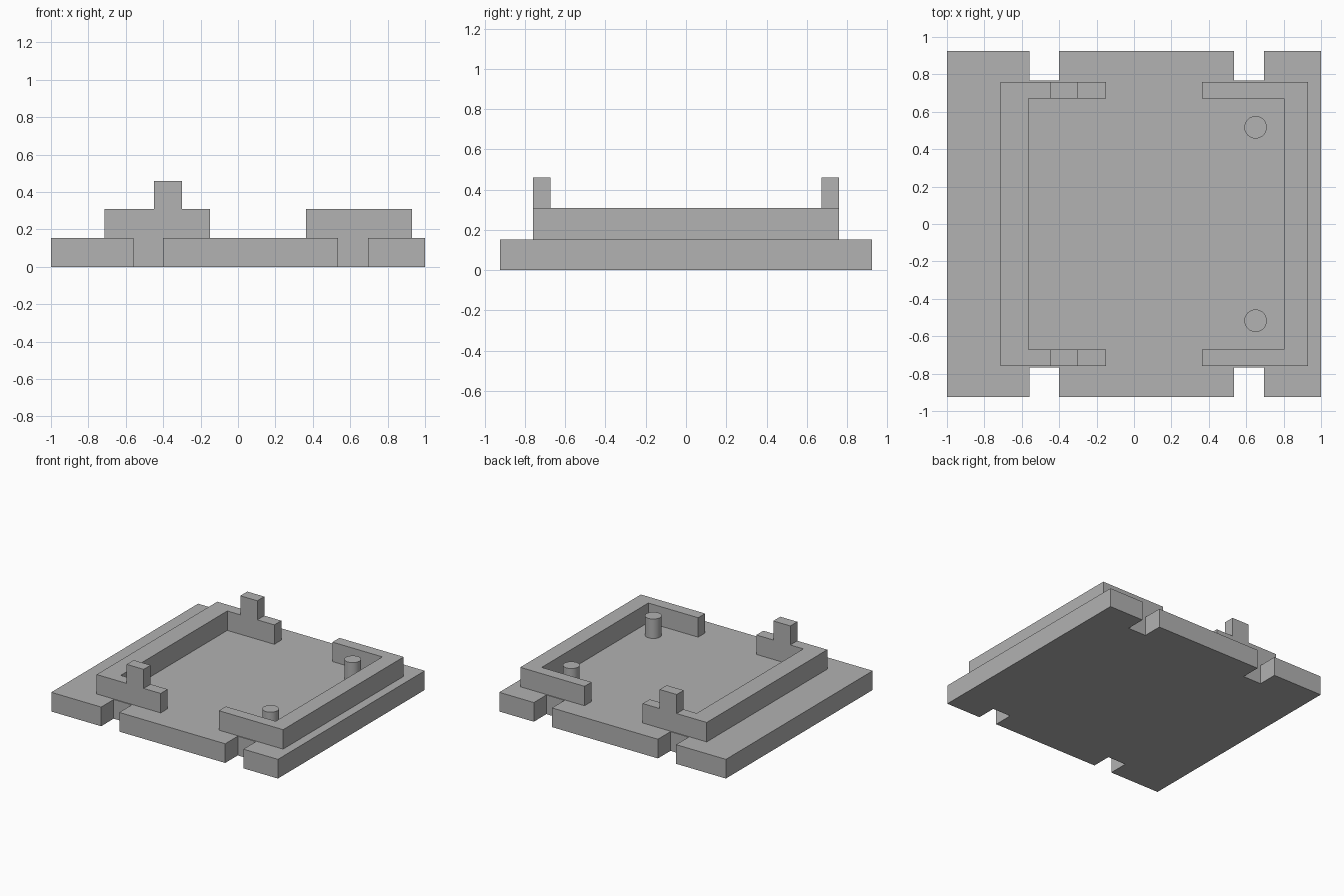
import bpy
import bmesh

cube = bpy.data.objects.get("Cube")
if cube:
    bpy.data.objects.remove(cube, do_unlink=True)

grey = bpy.data.materials.new("plain_grey")
grey.use_nodes = True
colour = (0.445, 0.445, 0.445, 1)
grey.diffuse_color = colour
grey.node_tree.nodes["Principled BSDF"].inputs["Base Color"].default_value = colour

BASE_TOP, WALL_TOP, TAB_TOP = 0.153, 0.308, 0.46
EDGE_Y, NOTCH_Y = 0.925, 0.767
WALL_Y, INNER_Y = 0.76, 0.672


def prism(name, outline, z0, z1):
    """Extrude a flat outline upward from z0 to z1."""
    bm = bmesh.new()
    face = bm.faces.new([bm.verts.new((x, y, z0)) for x, y in outline])
    result = bmesh.ops.extrude_face_region(bm, geom=[face], use_keep_orig=True)
    top = [v for v in result["geom"] if isinstance(v, bmesh.types.BMVert)]
    bmesh.ops.translate(bm, verts=top, vec=(0, 0, z1 - z0))
    bmesh.ops.recalc_face_normals(bm, faces=bm.faces)
    mesh = bpy.data.meshes.new(name)
    bm.to_mesh(mesh)
    bm.free()
    mesh.materials.append(grey)
    obj = bpy.data.objects.new(name, mesh)
    bpy.context.collection.objects.link(obj)
    return obj


def mirrored(half):
    """Complete an outline by mirroring its front half to the back."""
    return half + [(x, -y) for x, y in reversed(half)]


# Base plate with two notches in the front and back edges
edge = [(-1, -EDGE_Y)]
for x0, x1 in ((-0.56, -0.4), (0.535, 0.695)):
    edge += [(x0, -EDGE_Y), (x0, -NOTCH_Y), (x1, -NOTCH_Y), (x1, -EDGE_Y)]
edge.append((1, -EDGE_Y))
prism("base_plate", mirrored(edge), 0, BASE_TOP)

# Two bracket walls facing each other: outer x, inner x, arm end x
for name, outer, inner, end in (("right_bracket_wall", -0.715, -0.565, -0.15),
                                ("left_bracket_wall", 0.93, 0.803, 0.363)):
    half = [(outer, -WALL_Y), (end, -WALL_Y), (end, -INNER_Y), (inner, -INNER_Y)]
    prism(name, mirrored(half), BASE_TOP, WALL_TOP)

for side, name in ((-1, "front"), (1, "back")):
    # Upright tab on the bracket arm
    y0, y1 = side * INNER_Y, side * WALL_Y
    prism(name + "_tab", [(-0.45, y0), (-0.3, y0), (-0.3, y1), (-0.45, y1)],
          WALL_TOP, TAB_TOP)

    # Round locating peg
    bpy.ops.mesh.primitive_cylinder_add(
        vertices=48, radius=0.06, depth=WALL_TOP - BASE_TOP,
        location=(0.65, side * 0.517, (WALL_TOP + BASE_TOP) / 2))
    peg = bpy.context.object
    peg.name = name + "_peg"
    peg.data.materials.append(grey)
    bpy.ops.object.shade_smooth_by_angle()
